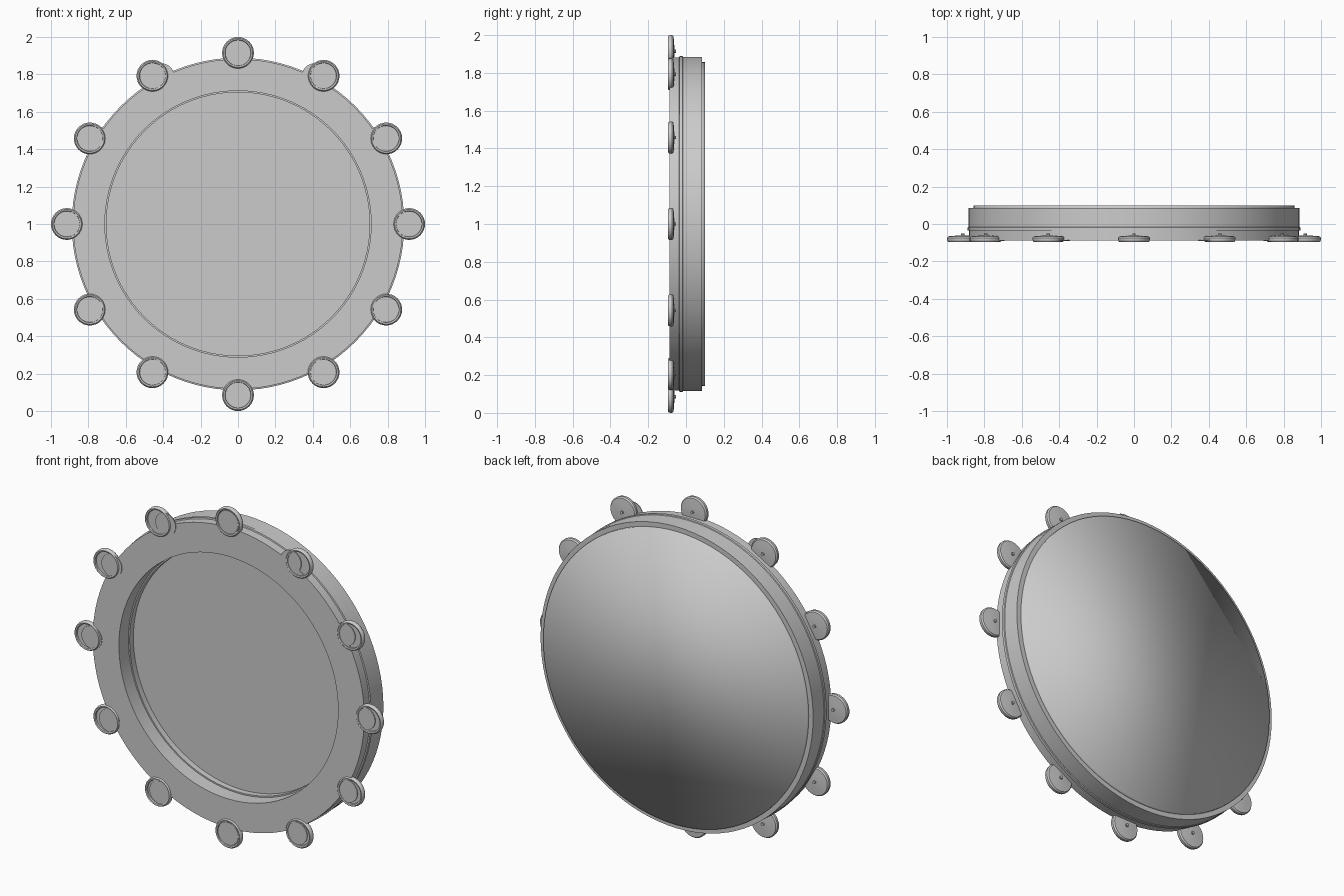
import bpy, bmesh, math

if "Cube" in bpy.data.objects:
    bpy.data.objects.remove(bpy.data.objects["Cube"])

grey = bpy.data.materials.new("plain grey")
grey.diffuse_color = (0.6, 0.6, 0.6, 1)
grey.use_nodes = True
grey.node_tree.nodes["Principled BSDF"].inputs["Base Color"].default_value = grey.diffuse_color


def lathe(name, profile, centre, segments, all_smooth=False):
    """Revolve a (radius, y) profile about the y axis and cap both ends."""
    bm = bmesh.new()
    rings = []
    for r, y in profile:
        rings.append([bm.verts.new((r * math.cos(2 * math.pi * i / segments), y,
                                    r * math.sin(2 * math.pi * i / segments)))
                      for i in range(segments)])
    for a, b in zip(rings, rings[1:]):
        for i in range(segments):
            j = (i + 1) % segments
            bm.faces.new((a[i], a[j], b[j], b[i]))
    bm.faces.new(rings[0])
    bm.faces.new(rings[-1])
    bmesh.ops.recalc_face_normals(bm, faces=bm.faces)
    mesh = bpy.data.meshes.new(name)
    bm.to_mesh(mesh)
    bm.free()
    mesh.materials.append(grey)
    ob = bpy.data.objects.new(name, mesh)
    ob.location = centre
    bpy.context.collection.objects.link(ob)
    bpy.ops.object.select_all(action='DESELECT')
    ob.select_set(True)
    bpy.context.view_layer.objects.active = ob
    if all_smooth:
        bpy.ops.object.shade_smooth()
    else:
        bpy.ops.object.shade_smooth_by_angle(angle=math.radians(35))
    return ob


MID = (0, 0, 1)

# Dish-shaped case: recessed floor, inner ledge, front rim, side bead, back
lathe("case", [
    (0.704, 0.035), (0.704, 0.0), (0.712, 0.0), (0.712, -0.088),
    (0.882, -0.088), (0.882, -0.036), (0.889, -0.034), (0.889, -0.018),
    (0.885, -0.015), (0.885, 0.085), (0.80, 0.085)], MID, 96)

# Back cover, softly shaded over its edge
lathe("back_cover", [(0.857, 0.07), (0.857, 0.10)], MID, 96, True)

# Twelve round cups with a back pin and a front plate slid towards the middle
CUP = [(0.068, -0.085), (0.070, -0.094), (0.078, -0.096), (0.083, -0.091),
       (0.085, -0.082), (0.085, -0.074), (0.079, -0.066), (0.045, -0.063),
       (0.012, -0.061)]
SLIDE = {90: 0, 60: 0.05, 30: 0.035, 0: 0.028, -30: 0.02, -60: 0.012, -90: 0}
for k in range(12):
    angle = math.radians(30 * k)
    x, z = 0.915 * math.cos(angle), 0.915 * math.sin(angle)
    centre = (x, 0, 1 + z)
    lathe("cup", CUP, centre, 32)
    lathe("cup_pin", [(0.009, -0.066), (0.009, -0.052)], centre, 10)
    slide = SLIDE[round(math.degrees(math.asin(math.sin(angle))))]
    plate_x = x - math.copysign(slide, x)
    lathe("cup_plate", [(0.066, -0.091), (0.066, -0.086)],
          (plate_x, 0, 1 + z), 32)
